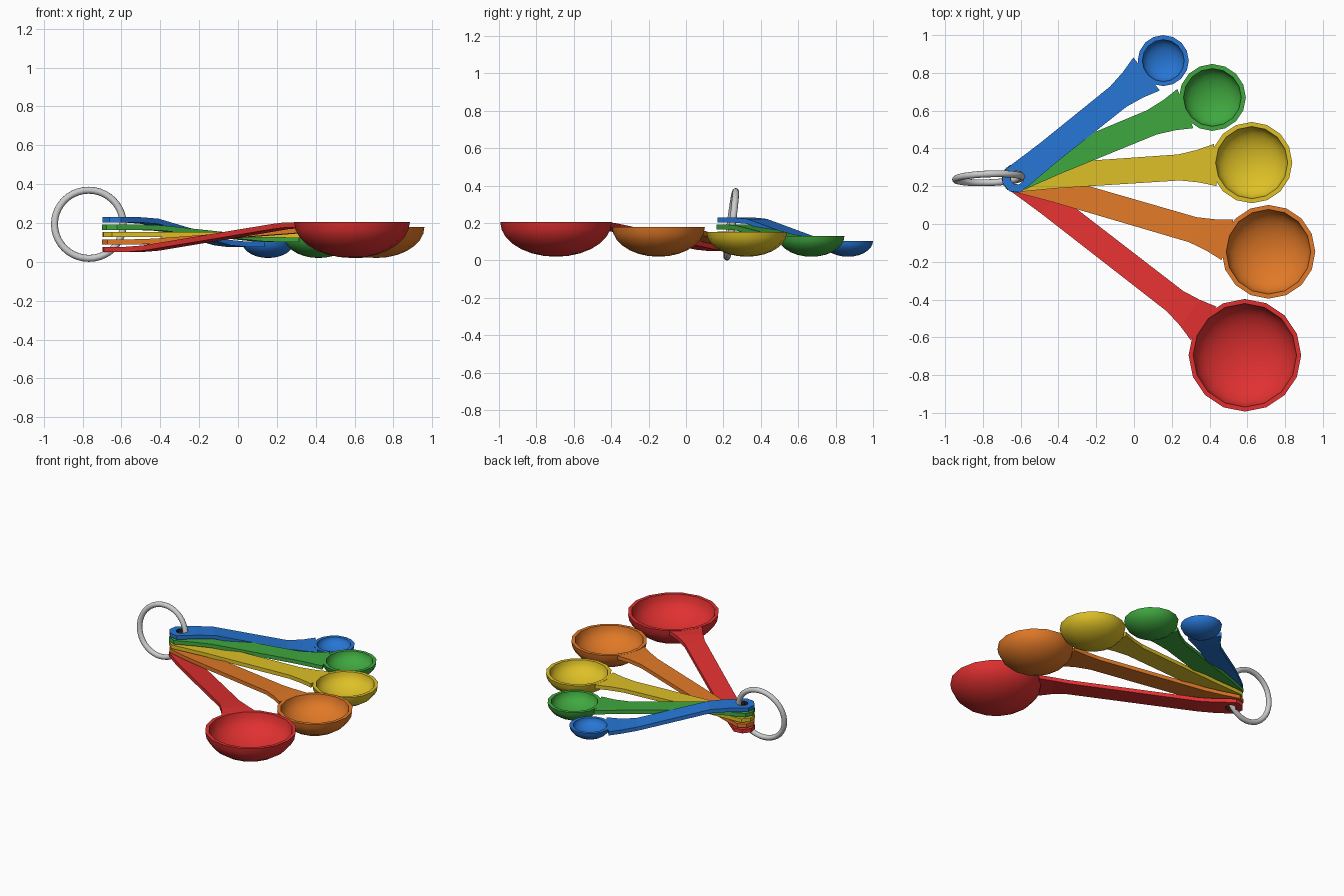
import bpy, bmesh, math
from mathutils import Vector, Matrix

cube = bpy.data.objects.get("Cube")
if cube:
    bpy.data.objects.remove(cube, do_unlink=True)

PIVOT = Vector((-0.623, 0.242))
THICK = 0.027
END_R, HOLE_R = 0.078, 0.037
WALL = 0.024
SIDES = 16


def material(name, rgb):
    m = bpy.data.materials.new(name)
    m.use_nodes = True
    m.diffuse_color = (*rgb, 1)
    m.node_tree.nodes["Principled BSDF"].inputs["Base Color"].default_value = (*rgb, 1)
    return m


def finish(bm, name, mats):
    bmesh.ops.recalc_face_normals(bm, faces=bm.faces[:])
    mesh = bpy.data.meshes.new(name)
    bm.to_mesh(mesh)
    bm.free()
    for m in mats:
        mesh.materials.append(m)
    ob = bpy.data.objects.new(name, mesh)
    bpy.context.collection.objects.link(ob)
    return ob


def smooth(ob):
    bpy.ops.object.select_all(action='DESELECT')
    ob.select_set(True)
    bpy.context.view_layer.objects.active = ob
    bpy.ops.object.shade_smooth_by_angle(angle=math.radians(40))


def bowl(name, mat, centre, r, rim_z, bottom_z=0.02):
    # Hollow half-ellipsoid turned from a double-walled profile
    bm = bmesh.new()
    depth = rim_z - bottom_z
    steps = [i / 7 * math.pi / 2 for i in range(8)]
    pts = [(r * math.sin(t), -depth * math.cos(t)) for t in steps]
    pts += [((r - WALL) * math.sin(t), -(depth - WALL) * math.cos(t)) for t in reversed(steps)]
    verts = [bm.verts.new((x, 0, z)) for x, z in pts]
    edges = [bm.edges.new(pair) for pair in zip(verts, verts[1:])]
    bmesh.ops.spin(bm, geom=verts + edges, cent=(0, 0, 0), axis=(0, 0, 1),
                   angle=math.tau, steps=SIDES, use_duplicate=False)
    bmesh.ops.remove_doubles(bm, verts=bm.verts[:], dist=0.0005)
    ob = finish(bm, name, [mat])
    ob.location = (*centre, rim_z)
    smooth(ob)


def handle(name, mats, centre, r, rim_z, end_z):
    # Flat strip with a pierced octagonal end, bent up or down to the bowl rim
    axis = Vector(centre) - PIVOT
    edge = axis.length - r
    bm = bmesh.new()

    outer, inner = [], []
    for k in range(8):
        a = math.radians(22.5 + 45 * k)
        x, y = math.cos(a), math.sin(a)
        inner.append(bm.verts.new((HOLE_R * x + 0.005, HOLE_R * y, 0)))
        p = (0.1, math.copysign(0.07, y), 0) if k in (0, 7) else (END_R * x, END_R * y, 0)
        outer.append(bm.verts.new(p))
    for k in range(8):
        n = (k + 1) % 8
        bm.faces.new((outer[k], outer[n], inner[n], inner[k]))

    # Shaft stations: distance along, half width
    left, right = outer[0], outer[7]
    for x, w in ((0.22, 0.067), (edge - 0.17, 0.069), (edge - 0.07, 0.086), (edge + 0.022, 0.112)):
        l, q = bm.verts.new((x, w, 0)), bm.verts.new((x, -w, 0))
        bm.faces.new((left, right, q, l))
        left, right = l, q

    res = bmesh.ops.extrude_face_region(bm, geom=bm.faces[:], use_keep_orig=True)
    for v in res["geom"]:
        if isinstance(v, bmesh.types.BMVert):
            v.co.z -= THICK

    # Bend the strip between the ring height and the rim height
    keys = [(0.1, 0), (0.22, 0.06), (edge - 0.17, 0.93), (edge - 0.07, 1)]
    for v in bm.verts:
        f = 0 if v.co.x < 0.1 else 1
        for (a, fa), (b, fb) in zip(keys, keys[1:]):
            if a <= v.co.x <= b:
                f = fa + (fb - fa) * (v.co.x - a) / (b - a)
        v.co.z += end_z + (rim_z - 0.001 - end_z) * f

    # Dark lining of the hole
    for face in bm.faces:
        if all(v.co.xy.length < 0.05 for v in face.verts):
            face.material_index = 1
    ob = finish(bm, name, mats)
    ob.matrix_world = Matrix.Translation((*PIVOT, 0)) @ Matrix.Rotation(math.atan2(axis.y, axis.x), 4, 'Z')


dark = material("dark hole", (0.02, 0.02, 0.02))
steel = material("steel", (0.6, 0.6, 0.6))

# Spoons: colour, bowl centre, radius, rim height, handle top at the ring
SPOONS = [
    ("red", (0.75, 0.03, 0.03), (0.587, -0.695), 0.298, 0.205, 0.077),
    ("orange", (0.75, 0.19, 0.02), (0.712, -0.147), 0.248, 0.18, 0.116),
    ("yellow", (0.73, 0.53, 0.02), (0.623, 0.325), 0.215, 0.152, 0.154),
    ("green", (0.05, 0.39, 0.05), (0.415, 0.67), 0.177, 0.13, 0.192),
    ("blue", (0.02, 0.18, 0.66), (0.155, 0.865), 0.135, 0.105, 0.23),
]
for colour, rgb, centre, r, rim_z, end_z in SPOONS:
    mat = material(colour, rgb)
    bowl(colour + "_bowl", mat, centre, r, rim_z)
    handle(colour + "_handle", [mat, dark], centre, r, rim_z, end_z)

# Key ring through the handle holes
bpy.ops.mesh.primitive_torus_add(
    major_radius=0.177, minor_radius=0.018, major_segments=40, minor_segments=12,
    location=(-0.768, 0.242, 0.1935), rotation=(math.radians(82.5), 0, math.radians(2)))
ring = bpy.context.object
ring.name = "ring"
ring.data.materials.append(steel)
smooth(ring)
